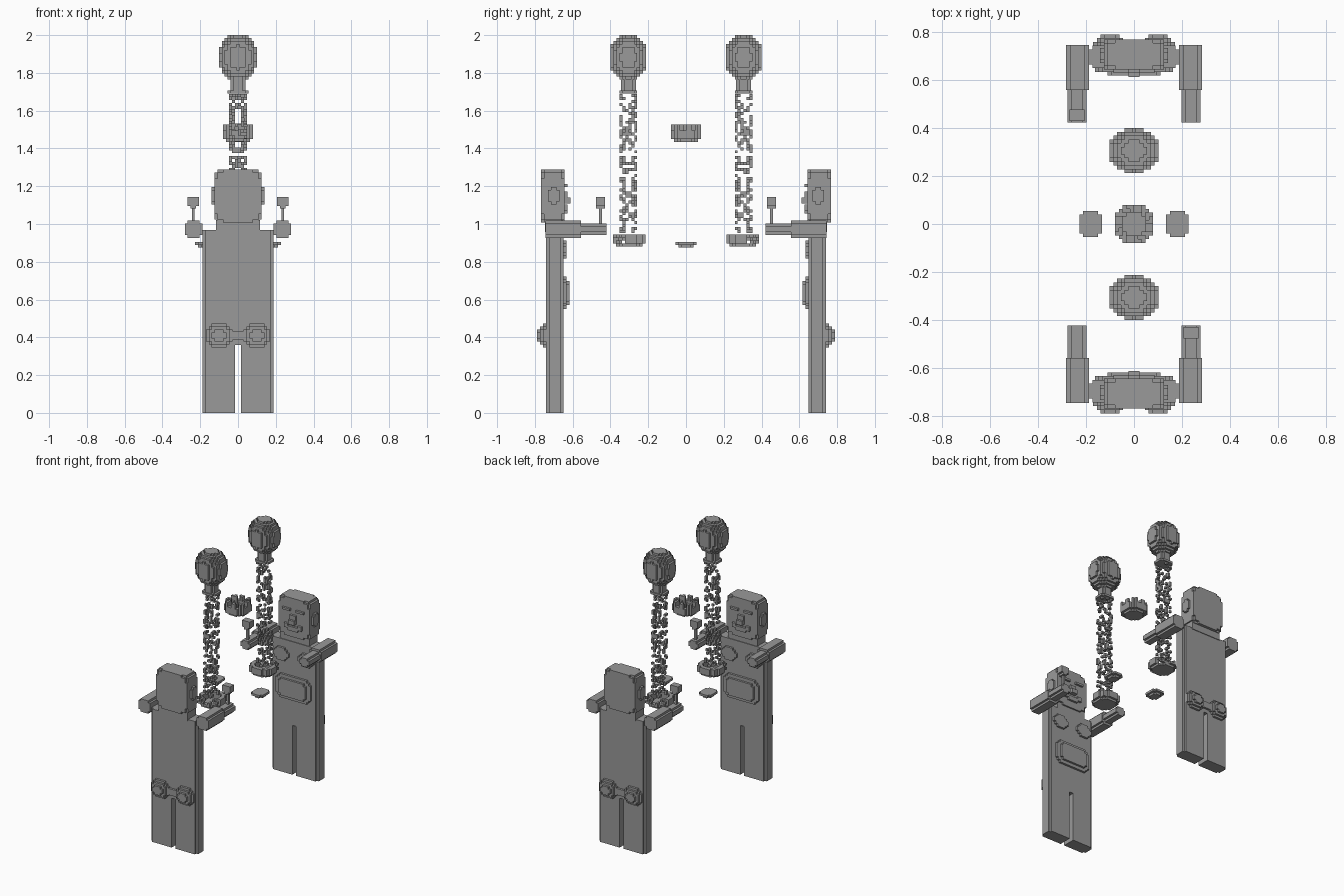
import bpy, bmesh, math, random

cube = bpy.data.objects.get("Cube")
if cube:
    bpy.data.objects.remove(cube, do_unlink=True)

rng = random.Random(7)
S = 1 / 64  # edge length of one block

grey = bpy.data.materials.new("plain_grey")
grey.use_nodes = True
COLOUR = (0.32, 0.32, 0.32, 1)
grey.diffuse_color = COLOUR
grey.node_tree.nodes["Principled BSDF"].inputs["Base Color"].default_value = COLOUR

SIDES = [(1, 0, 0), (-1, 0, 0), (0, 1, 0), (0, -1, 0), (0, 0, 1), (0, 0, -1)]


def side_corners(cell, d):
    """Four corners of one side of a block, wound outward."""
    axis = [abs(v) for v in d].index(1)
    u, v = (axis + 1) % 3, (axis + 2) % 3
    ring = [(0, 0), (1, 0), (1, 1), (0, 1)]
    if d[axis] < 0:
        ring.reverse()
    for a, b in ring:
        p = list(cell)
        p[axis] += d[axis] > 0
        p[u] += a
        p[v] += b
        yield tuple(p)


def blocks(name, centre, size, test=lambda x, y, z: True, twin=False):
    """Block-built solid; test takes coordinates running -1..1 in the box."""
    filled = set()
    for i in range(size[0]):
        for j in range(size[1]):
            for k in range(size[2]):
                p = [(2 * c + 1) / n - 1 for c, n in zip((i, j, k), size)]
                if test(*p):
                    filled.add((i, j, k))
    bm = bmesh.new()
    verts = {}
    for cell in sorted(filled):
        for d in SIDES:
            if tuple(a + b for a, b in zip(cell, d)) in filled:
                continue
            face = []
            for p in side_corners(cell, d):
                if p not in verts:
                    verts[p] = bm.verts.new([(c - n / 2) * S for c, n in zip(p, size)])
                face.append(verts[p])
            bm.faces.new(face)
    bmesh.ops.dissolve_limit(bm, angle_limit=0.01, verts=bm.verts, edges=bm.edges)
    mesh = bpy.data.meshes.new(name)
    bm.to_mesh(mesh)
    bm.free()
    mesh.materials.append(grey)
    # Twin parts are repeated with a half turn about the middle
    for turn, prefix in ((1, "front_"), (-1, "rear_")) if twin else ((1, ""),):
        ob = bpy.data.objects.new(prefix + name, mesh)
        ob.location = (centre[0] * turn, centre[1] * turn, centre[2])
        ob.rotation_euler.z = 0 if turn == 1 else math.pi
        bpy.context.collection.objects.link(ob)


def figure(name, centre, size, test=lambda x, y, z: True):
    blocks(name, centre, size, test, twin=True)


def oval(x, y, z):
    return x * x + z * z < 1


def ball(x, y, z):
    return x * x + y * y + z * z < 1


# Body with two legs
def body_shape(x, y, z):
    gap = abs(x) < 1 / 12 and z < -0.26
    corner = abs(x) > 22 / 24 and abs(y) > 4 / 6
    return not gap and not corner


figure("body", (0, -0.695, 31 * S), (24, 6, 62), body_shape)
figure("neck", (0, -0.7, 0.99), (15, 6, 4))

# Head and face
figure("head", (0, -0.705, 1.148), (16, 8, 18),
       lambda x, y, z: x ** 4 + z ** 4 + y ** 6 < 1.45)
figure("nose", (0, -0.627, 1.14), (3, 2, 4), lambda x, y, z: y < 0 or z < 0)
figure("mouth", (0, -0.635, 1.08), (9, 1, 3),
       lambda x, y, z: z < 0.3 if abs(x) < 0.6 else z > -0.3)

# Paired parts
for side, sx in (("left", 1), ("right", -1)):
    figure(side + "_brow", (sx * 0.055, -0.635, 1.205), (4, 1, 1))
    figure(side + "_ear", (sx * 0.133, -0.7, 1.15), (1, 4, 6),
           lambda x, y, z: abs(y) < 0.6 or abs(z) < 0.6)
    figure(side + "_upper_arm", (sx * 0.235, -0.65, 0.972), (6, 12, 6),
           lambda x, y, z: abs(x) < 0.7 or abs(z) < 0.7)
    figure(side + "_forearm", (sx * 0.237, -0.492, 0.972), (5, 9, 4),
           lambda x, y, z: abs(x) < 0.7 or abs(z) < 0.6)
    figure(side + "_breast", (sx * 0.1, -0.64, 0.865), (8, 1, 6), oval)
    figure(side + "_buttock", (sx * 0.1, -0.742, 0.41), (9, 6, 8), ball)

# Belly and the strip joining the buttocks
figure("belly", (0, -0.64, 0.635), (18, 1, 11), lambda x, y, z: x ** 4 + z ** 4 < 1)
figure("belly_front", (0, -0.625, 0.635), (14, 1, 8), lambda x, y, z: x ** 4 + z ** 4 < 1)
figure("lower_back", (0, -0.75, 0.41), (5, 1, 3))

# Spoon held in one hand
figure("spoon_handle", (0.237, -0.452, 1.045), (1, 1, 7))
figure("spoon_head", (0.237, -0.452, 1.112), (4, 3, 4),
       lambda x, y, z: not (abs(x) > 0.6 and abs(z) > 0.6 and z < 0))

# Balloons over drifting columns of specks
figure("balloon", (0, -0.305, 2 - 7.5 * S), (13, 12, 15),
       lambda x, y, z: (x * x + y * y) ** 1.2 + abs(z) ** 2.4 < 1.04)
figure("balloon_neck", (0, -0.305, 1.75), (5, 5, 6),
       lambda x, y, z: abs(x) < 0.7 or abs(y) < 0.7)
figure("balloon_rim", (0, -0.305, 1.7), (7, 6, 1),
       lambda x, y, z: abs(x) < 0.8 or abs(y) < 0.8)
figure("speck_column", (0, -0.305, 1.32), (6, 6, 47),
       lambda x, y, z: 0.65 < math.hypot(x, y) < 1.1 and rng.random() < 0.19)


# Dishes with a crumbling outer rim under the columns
def dish_shape(x, y, z):
    r = math.hypot(x, y)
    if z < -0.5:
        return r < 0.9
    if y < -0.25:
        return 0.72 < r < 1.03 and rng.random() < (0.7 if z < 0 else 0.35)
    return 0.72 < r < 1.03


figure("dish", (0, -0.3, 0.912), (11, 11, 4), dish_shape)


# Floating bowl with a toothed rim in the middle
def bowl_shape(x, y, z):
    r = math.hypot(x, y)
    if z < -0.5:
        return r < 0.8
    if z < 0.2:
        return 0.7 < r < 1.04
    return 0.7 < r < 1.04 and math.sin(8 * math.atan2(y, x) + 0.4) > 0.15


blocks("floating_bowl", (0, 0, 1.48), (10, 10, 6), bowl_shape)

# Small saucers to either side
for side, sx in (("left", 1), ("right", -1)):
    blocks(side + "_saucer", (sx * 0.18, 0, 0.89), (6, 7, 2),
           lambda x, y, z: math.hypot(x, y) < (1.05 if z > 0 else 0.75))
